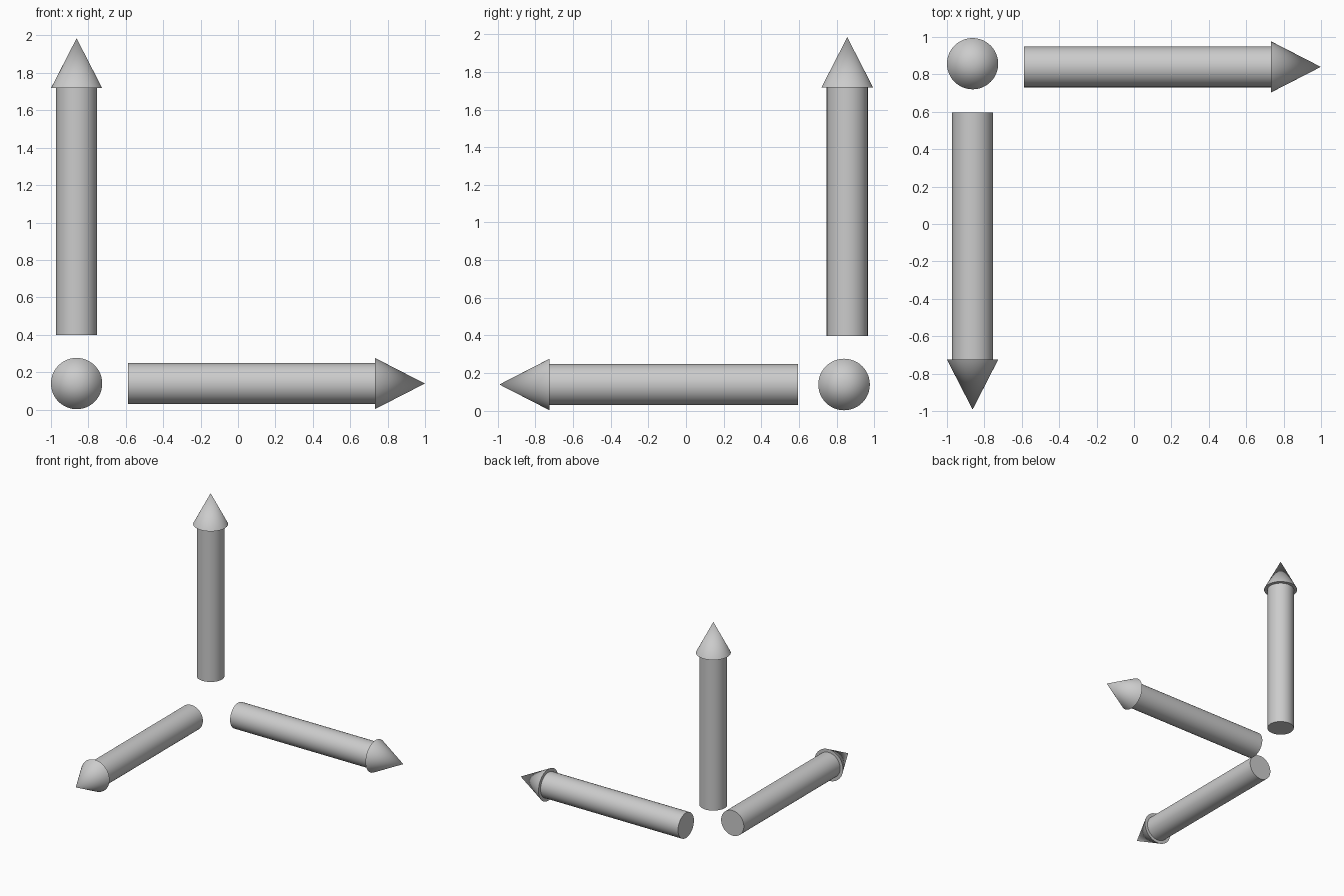
import bpy, math
from mathutils import Vector

if "Cube" in bpy.data.objects:
    bpy.data.objects.remove(bpy.data.objects["Cube"])

SHAFT_R, HEAD_R = 0.109, 0.137
SHAFT_LEN, HEAD_LEN = 1.32, 0.267
SIDES = 48


def finish(obj, name):
    obj.name = name
    bpy.ops.object.shade_smooth_by_angle(angle=math.radians(35))


def arrow(name, start, direction):
    start, d = Vector(start), Vector(direction)
    rot = d.to_track_quat('Z', 'Y').to_euler()
    # round shaft
    bpy.ops.mesh.primitive_cylinder_add(
        vertices=SIDES, radius=SHAFT_R, depth=SHAFT_LEN,
        location=start + d * SHAFT_LEN / 2, rotation=rot)
    finish(bpy.context.object, name + "_shaft")
    # pointed head
    bpy.ops.mesh.primitive_cone_add(
        vertices=SIDES, radius1=HEAD_R, radius2=0, depth=HEAD_LEN,
        location=start + d * (SHAFT_LEN + HEAD_LEN / 2), rotation=rot)
    finish(bpy.context.object, name + "_head")


# one arrow per axis, spreading from the back left corner
arrow("right_arrow", (-0.588, 0.84, 0.139), (1, 0, 0))
arrow("front_arrow", (-0.863, 0.595, 0.139), (0, -1, 0))
arrow("up_arrow", (-0.863, 0.857, 0.398), (0, 0, 1))
